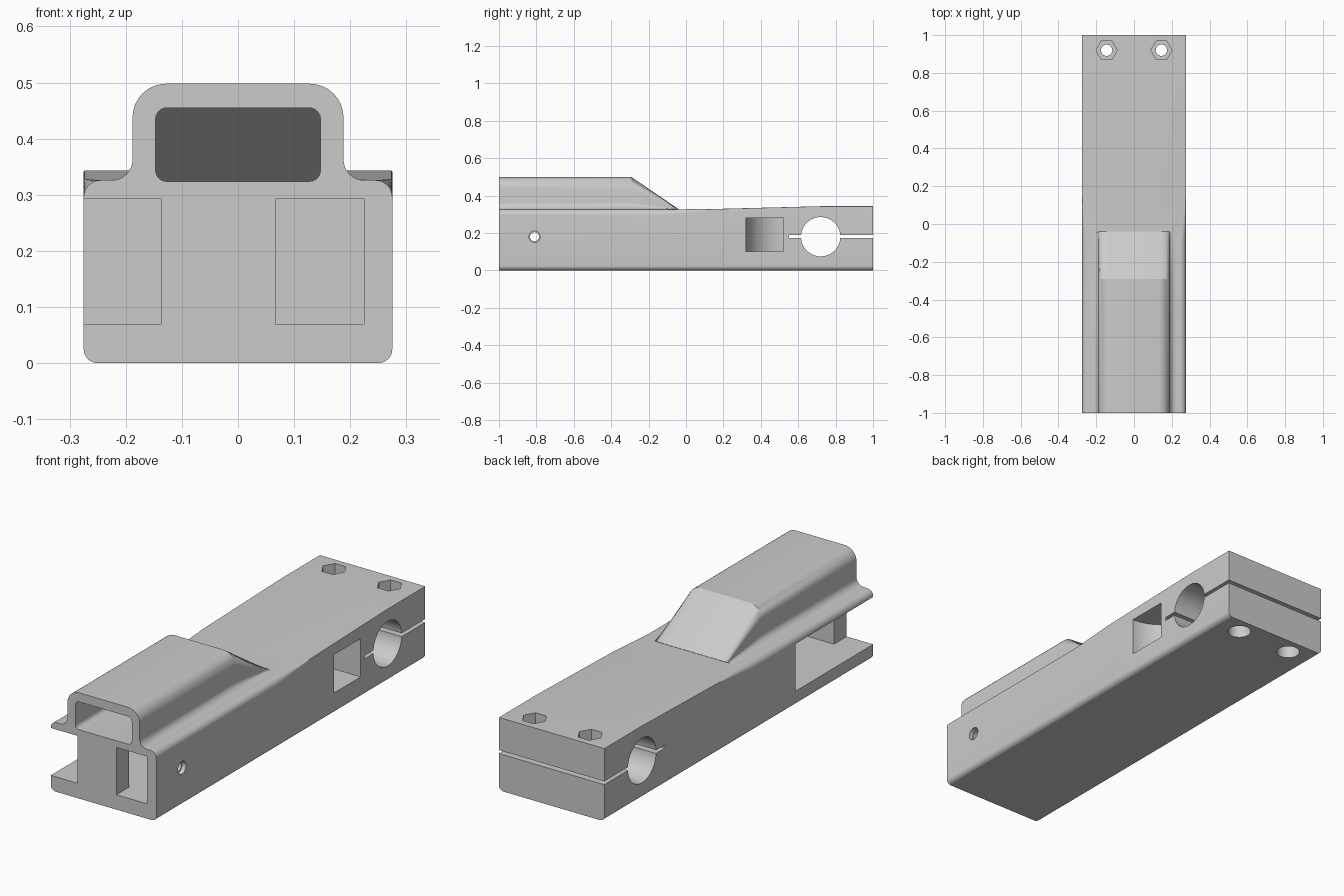
import bpy, bmesh
from math import cos, sin, radians
from mathutils import Vector

if "Cube" in bpy.data.objects:
    bpy.data.objects.remove(bpy.data.objects["Cube"])

grey = bpy.data.materials.new("plain_grey")
grey.use_nodes = True
grey.diffuse_color = (0.6, 0.6, 0.6, 1)
grey.node_tree.nodes["Principled BSDF"].inputs["Base Color"].default_value = (0.6, 0.6, 0.6, 1)


def arc(cx, cy, r, start, end, n=8):
    """Points along a circular arc, angles in degrees."""
    angles = [radians(start + (end - start) * i / n) for i in range(n + 1)]
    return [(cx + r * cos(a), cy + r * sin(a)) for a in angles]


def mirrored(half):
    """Close a right-hand half profile into a symmetric section."""
    return half + [(-x, z) for x, z in reversed(half)]


def loft(name, rings):
    """Skin equal-length rings of 3D points and cap both ends."""
    bm = bmesh.new()
    loops = [[bm.verts.new(p) for p in ring] for ring in rings]
    count = len(loops[0])
    for a, b in zip(loops, loops[1:]):
        for i in range(count):
            j = (i + 1) % count
            bm.faces.new((a[i], a[j], b[j], b[i]))
    bm.faces.new(loops[0])
    bm.faces.new(loops[-1])
    bmesh.ops.recalc_face_normals(bm, faces=bm.faces)
    mesh = bpy.data.meshes.new(name)
    bm.to_mesh(mesh)
    bm.free()
    mesh.materials.append(grey)
    obj = bpy.data.objects.new(name, mesh)
    bpy.context.collection.objects.link(obj)
    return obj


def prism(name, points, axis, low, high):
    """Extrude a 2D outline along one axis."""
    place = {"x": lambda p, d: (d, p[0], p[1]),
             "y": lambda p, d: (p[0], d, p[1]),
             "z": lambda p, d: (p[0], p[1], d)}[axis]
    return loft(name, [[Vector(place(p, d)) for p in points] for d in (low, high)])


def circle(cx, cy, r, n=48):
    return arc(cx, cy, r, 0, 360 - 360 / n, n - 1)


def box_outline(x0, x1, y0, y1):
    return [(x0, y0), (x1, y0), (x1, y1), (x0, y1)]


def combine(target, tool, operation):
    mod = target.modifiers.new(tool.name, "BOOLEAN")
    mod.operation = operation
    mod.solver = "EXACT"
    mod.object = tool
    bpy.context.view_layer.objects.active = target
    bpy.ops.object.modifier_apply(modifier=mod.name)
    bpy.data.objects.remove(tool)


# Main block: rounded lower edges, shoulders sharpening and rising to the rear
def block_ring(y, top, r):
    half = arc(0.25, 0.025, 0.025, -90, 0) + arc(0.275 - r, top - r, r, 0, 90)
    return [(x, y, z) for x, z in mirrored(half)]


stations = [(-1, 0.326, 0.03), (-0.1, 0.326, 0.03), (0.14, 0.328, 0.002),
            (0.72, 0.343, 0.002), (1, 0.343, 0.002)]
body = loft("clamp_body", [block_ring(*s) for s in stations])

# Raised housing with filleted foot and a ramp at its rear
SHOULDER = 0.326
housing_half = ([(0.225, 0.31)] + arc(0.225, 0.363, 0.037, 270, 180)
                + arc(0.128, 0.438, 0.06, 0, 90))


def housing_ring(y, scale):
    return [(x, y, z if z < SHOULDER - 0.001 else SHOULDER + (z - SHOULDER) * scale)
            for x, z in mirrored(housing_half)]


housing = loft("housing", [housing_ring(-1, 1), housing_ring(-0.29, 1),
                           housing_ring(-0.04, 0.01)])
combine(body, housing, "UNION")

# Tunnel inside the housing, its end slanting parallel to the ramp
tunnel_half = (arc(0.127, 0.344, 0.02, -90, 0, 5) + arc(0.127, 0.435, 0.02, 0, 90, 5))
tunnel = loft("tunnel", [[(x, y if y < -1 else -0.31 + (0.455 - z) * 1.45, z)
                          for x, z in mirrored(tunnel_half)] for y in (-1.1, 0)])

# Front chamber, open to one side and around a post at the front
chamber = prism("chamber", [(-0.4, -1.1), (-0.137, -1.1), (-0.137, -0.905),
                            (0.067, -0.905), (0.067, -1.1), (0.225, -1.1),
                            (0.225, -0.42), (-0.4, -0.42)], "z", 0.07, 0.293)

cutters = [
    tunnel, chamber,
    # Side screw hole with a shallow recess
    prism("screw_hole", circle(-0.81, 0.18, 0.024), "x", 0.15, 0.4),
    prism("screw_recess", circle(-0.81, 0.18, 0.03), "x", 0.255, 0.4),
    # Side pocket with a curved back
    prism("side_pocket", [(0.4, 0.52), (0.4, 0.32)]
          + arc(0.275, 0.52, 0.2, 270, 180, 16), "z", 0.1, 0.28),
    # Cross bore and clamping slit
    prism("cross_bore", circle(0.72, 0.18, 0.105, 64), "x", -0.4, 0.4),
    prism("clamp_slit", box_outline(0.55, 1.1, 0.173, 0.189), "x", -0.4, 0.4),
]

# Clamp bolts: through hole, nut recess on top, head recess below
for side in (-1, 1):
    x = side * 0.145
    cutters += [
        prism("bolt_hole", circle(x, 0.92, 0.03), "z", -0.1, 0.5),
        prism("nut_recess", circle(x, 0.92, 0.056, 6), "z", 0.27, 0.5),
        prism("head_recess", circle(x, 0.92, 0.052), "z", -0.1, 0.08),
    ]
for cutter in cutters:
    combine(body, cutter, "DIFFERENCE")

# Smooth the rounds and keep edges sharp
bpy.ops.object.select_all(action="DESELECT")
body.select_set(True)
bpy.context.view_layer.objects.active = body
bpy.ops.object.shade_smooth_by_angle(angle=radians(30))
